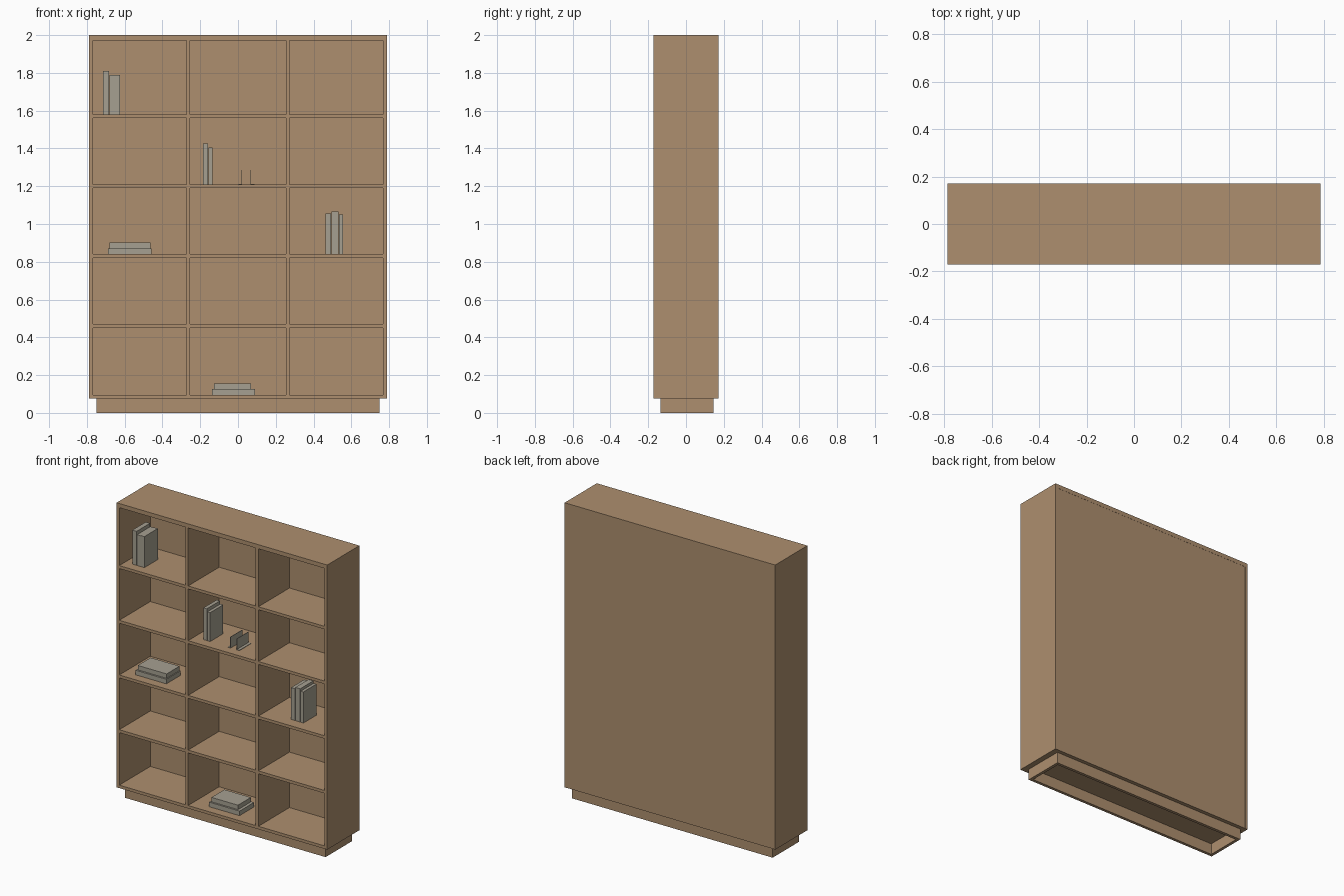
import bpy

cube = bpy.data.objects.get("Cube")
if cube:
    bpy.data.objects.remove(cube, do_unlink=True)


def material(name, rgb):
    m = bpy.data.materials.new(name)
    m.use_nodes = True
    m.diffuse_color = (*rgb, 1)
    m.node_tree.nodes["Principled BSDF"].inputs["Base Color"].default_value = (*rgb, 1)
    return m


WOOD = material("light_wood", (0.42, 0.275, 0.158))
GREY = material("warm_grey", (0.38, 0.352, 0.283))


def box(name, x, y, z, mat=WOOD):
    """Box from (min, max) ranges on each axis."""
    corners = [(a, b, c) for a in x for b in y for c in z]
    faces = [(0, 1, 3, 2), (4, 6, 7, 5), (0, 4, 5, 1),
             (2, 3, 7, 6), (0, 2, 6, 4), (1, 5, 7, 3)]
    mesh = bpy.data.meshes.new(name)
    mesh.from_pydata(corners, [], faces)
    mesh.materials.append(mat)
    obj = bpy.data.objects.new(name, mesh)
    bpy.context.collection.objects.link(obj)
    return obj


# Overall sizes
W, D, T = 0.788, 0.172, 0.02
BASE, TOP = 0.075, 1.972
INNER = W - T
BACK = 0.16
DIVIDER = 0.263
levels = [BASE, 0.45, 0.82, 1.19, 1.56]

# Carcass: top, sides and shelves
box("top_board", (-W, W), (-D, D), (TOP, 2))
for side, s in (("right", -1), ("left", 1)):
    box(side + "_side", sorted((s * INNER, s * W)), (-D, D), (BASE, TOP))
for i, z in enumerate(levels):
    box(f"shelf_{i}", (-INNER, INNER), (-D, BACK), (z, z + T))

# Upright dividers in every row
for i, z in enumerate(levels):
    ceiling = levels[i + 1] if i + 1 < len(levels) else TOP
    for side, s in (("right", -1), ("left", 1)):
        box(f"divider_{side}_{i}", (s * DIVIDER - T / 2, s * DIVIDER + T / 2),
            (-D, BACK), (z + T, ceiling))

# Back in three panels
edges = [-INNER, -DIVIDER, DIVIDER, INNER]
for i in range(3):
    box(f"back_panel_{i}", (edges[i], edges[i + 1]), (BACK, D - 0.001), (BASE, TOP))

# Hollow plinth, open underneath
PX, PF, PB = 0.75, -0.135, 0.145
box("plinth_front", (-PX, PX), (PF, PF + T), (0, BASE))
box("plinth_back", (-PX, PX), (PB - T, PB), (0, BASE))
for side, s in (("right", -1), ("left", 1)):
    box("plinth_" + side, sorted((s * PX, s * (PX - T))), (PF + T, PB - T), (0, BASE))


# Standing books: (left edge, right edge, height)
def standing_books(name, z, y, books):
    for i, (a, b, h) in enumerate(books):
        box(f"{name}_{i}", (a, b), y, (z, z + h), GREY)


standing_books("upper_book", 1.58, (-0.108, 0.035),
               [(-0.715, -0.683, 0.23), (-0.68, -0.652, 0.208), (-0.65, -0.625, 0.21)])
standing_books("middle_book", 1.21, (-0.105, 0.035),
               [(-0.185, -0.16, 0.215), (-0.156, -0.135, 0.195)])
standing_books("side_book", 0.84, (-0.095, 0.045),
               [(0.463, 0.493, 0.215), (0.496, 0.532, 0.225), (0.536, 0.556, 0.21)])

# Lying books in stacks of two
for name, z, lower, upper in (
        ("shelf_stack", 0.84, (-0.688, -0.458), (-0.68, -0.464)),
        ("floor_stack", 0.095, (-0.138, 0.09), (-0.128, 0.07))):
    box(name + "_lower", lower, (-0.112, 0.042), (z, z + 0.031), GREY)
    box(name + "_upper", upper, (-0.1, 0.038), (z + 0.031, z + 0.061), GREY)

# Pair of L-shaped bookends
P = 0.003
for name, x, foot in (("right", 0.019, (0.002, 0.019)), ("left", 0.066, (0.069, 0.088))):
    box(f"bookend_{name}_plate", (x, x + P), (-0.11, 0.015), (1.21, 1.285), GREY)
    box(f"bookend_{name}_foot", foot, (-0.11, 0.015), (1.21, 1.21 + P), GREY)
